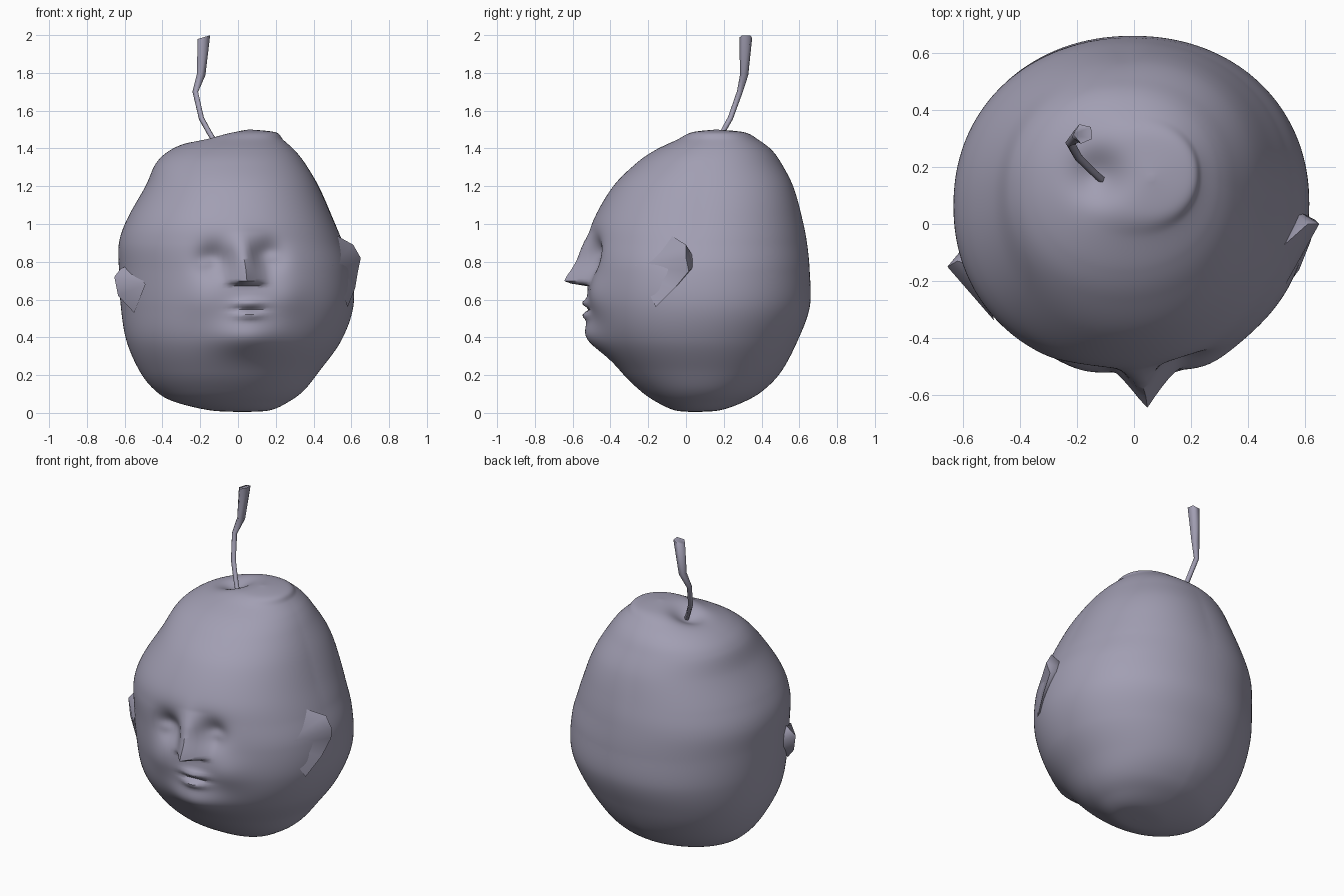
import bpy, math
from mathutils import Vector

if "Cube" in bpy.data.objects:
    bpy.data.objects.remove(bpy.data.objects["Cube"])

skin = bpy.data.materials.new("lilac grey")
skin.diffuse_color = (0.36, 0.345, 0.45, 1)
skin.use_nodes = True
skin.node_tree.nodes["Principled BSDF"].inputs["Base Color"].default_value = skin.diffuse_color


def add_mesh(name, verts, faces, angle=60):
    me = bpy.data.meshes.new(name)
    me.from_pydata([tuple(v) for v in verts], [], faces)
    me.materials.append(skin)
    ob = bpy.data.objects.new(name, me)
    bpy.context.collection.objects.link(ob)
    bpy.ops.object.select_all(action='DESELECT')
    ob.select_set(True)
    bpy.context.view_layer.objects.active = ob
    bpy.ops.object.mode_set(mode='EDIT')
    bpy.ops.mesh.select_all(action='SELECT')
    bpy.ops.mesh.normals_make_consistent(inside=False)
    bpy.ops.object.mode_set(mode='OBJECT')
    bpy.ops.object.shade_smooth_by_angle(angle=math.radians(angle))
    return ob


# body sections: z, left x, right x, front y, back y
SECTIONS = [
    (0.005, 0.02, 0.03, 0.04, 0.05),
    (0.014, -0.15, 0.17, -0.06, 0.18),
    (0.06, -0.34, 0.27, -0.16, 0.31),
    (0.12, -0.44, 0.35, -0.245, 0.41),
    (0.22, -0.52, 0.43, -0.345, 0.505),
    (0.38, -0.59, 0.545, -0.46, 0.59),
    (0.56, -0.62, 0.61, -0.51, 0.655),
    (0.75, -0.63, 0.605, -0.52, 0.655),
    (0.90, -0.63, 0.555, -0.515, 0.64),
    (1.03, -0.585, 0.50, -0.485, 0.613),
    (1.20, -0.49, 0.425, -0.385, 0.565),
    (1.32, -0.435, 0.355, -0.265, 0.505),
    (1.39, -0.36, 0.30, -0.165, 0.455),
    (1.445, -0.24, 0.24, -0.05, 0.385),
    (1.485, -0.11, 0.20, 0.03, 0.31),
    (1.50, 0.05, 0.07, 0.15, 0.17),
]

# face relief: x, z, width, height, amount (positive is forward)
RELIEF = [
    (0.06, 0.40, 0.17, 0.09, 0.062),      # chin
    (0.06, 0.55, 0.10, 0.07, 0.02),       # muzzle
    (0.06, 0.582, 0.07, 0.018, 0.022),    # upper lip
    (0.06, 0.515, 0.065, 0.02, 0.022),    # lower lip
    (0.06, 0.548, 0.075, 0.012, -0.02),   # mouth slit
    (-0.13, 0.81, 0.085, 0.085, -0.065),  # eye sockets
    (0.15, 0.83, 0.085, 0.085, -0.065),
    (-0.16, 0.79, 0.04, 0.03, 0.015),     # eyelids
    (0.17, 0.82, 0.04, 0.03, 0.015),
    (-0.18, 0.60, 0.11, 0.11, 0.018),     # cheeks
    (0.26, 0.62, 0.11, 0.11, 0.025),
    (0.01, 0.86, 0.05, 0.10, 0.02),       # nose bridge
]


def nose(x, z):
    """Pointed wedge: rises slowly to the tip, then drops sharply underneath."""
    t = (0.96 - z) / 0.27 if z > 0.69 else (z - 0.67) / 0.02
    if t <= 0:
        return 0
    side = max(0, 1 - abs(x - 0.045) / 0.125)
    return 0.135 * min(t, 1) ** 1.2 * side ** 1.35


def catmull(rows, i, t):
    p = [rows[max(0, min(len(rows) - 1, i + k))] for k in (-1, 0, 1, 2)]
    return [0.5 * (2 * b + (c - a) * t + (2 * a - 5 * b + 4 * c - d) * t * t
                   + (3 * b - a - 3 * c + d) * t ** 3) for a, b, c, d in zip(*p)]


def signed_pow(v, e):
    return math.copysign(abs(v) ** e, v)


SEG, SUB = 160, 14
rings = [catmull(SECTIONS, i, k / SUB) for i in range(len(SECTIONS) - 1) for k in range(SUB)]
rings.append(list(SECTIONS[-1]))
verts = []
for z, xl, xr, yf, yb in rings:
    for s in range(SEG):
        a = 2 * math.pi * s / SEG
        ca, sa = math.cos(a), math.sin(a)
        x = (xl + xr) / 2 + (xr - xl) / 2 * signed_pow(ca, 0.95)
        y = (yf + yb) / 2 + (yb - yf) / 2 * signed_pow(sa, 0.95)
        h = max(z, 0)
        # fuller back right shoulder, slimmer back left underside
        bulge = 0.025 * max(0, 2 * ca * sa) * (sa > 0) * math.exp(-((h - 1.1) / 0.22) ** 2)
        bulge -= 0.02 * max(0, -2 * ca * sa) * (sa > 0) * math.exp(-((h - 0.15) / 0.15) ** 2)
        x, y = x + bulge * ca, y + bulge * sa
        if y < 0:
            for cx, cz, w, t, amt in RELIEF:
                y -= amt * math.exp(-((x - cx) / w) ** 2 - ((h - cz) / t) ** 2)
            if sa < 0:
                y -= nose(x, h)
        if h > 1.3:  # hollow around the stalk
            h -= 0.06 * math.exp(-((x + 0.13) ** 2 + (y - 0.17) ** 2) / 0.008)
        verts.append((x, y, h))
faces = [(r * SEG + s, r * SEG + (s + 1) % SEG, (r + 1) * SEG + (s + 1) % SEG, (r + 1) * SEG + s)
         for r in range(len(rings) - 1) for s in range(SEG)]
faces += [tuple(range(SEG)), tuple(range(len(verts) - SEG, len(verts)))]
add_mesh("fruit_body", verts, faces, 50)


# ears: a rim joined to a front root and a back root sunk in the body
def ear(name, rim, front, back):
    n = len(rim)
    f = [(i, i + 1, n) for i in range(n - 1)] + [(i + 1, i, n + 1) for i in range(n - 1)]
    add_mesh(name, rim + [front, back], f + [(0, n, n + 1), (n - 1, n + 1, n)], 70)


ear("right_ear", [(0.52, -0.08, 0.94), (0.61, 0.0, 0.89), (0.65, 0.0, 0.82),
                  (0.635, 0.015, 0.75), (0.62, -0.06, 0.66), (0.58, -0.16, 0.56)],
    (0.50, -0.27, 0.78), (0.55, 0.06, 0.79))
ear("left_ear", [(-0.55, -0.15, 0.79), (-0.62, -0.13, 0.765), (-0.655, -0.15, 0.72),
                 (-0.635, -0.16, 0.62), (-0.55, -0.22, 0.53)],
    (-0.49, -0.34, 0.68), (-0.58, -0.06, 0.68))

# stalk: thin bent stem widening to a cut end
path = [(-0.10, 0.145, 1.40, 0.014), (-0.15, 0.19, 1.48, 0.014), (-0.195, 0.235, 1.56, 0.015),
        (-0.225, 0.285, 1.70, 0.016), (-0.195, 0.31, 1.79, 0.024), (-0.178, 0.317, 1.985, 0.036)]
N = 5
sv = []
for i, (x, y, z, r) in enumerate(path):
    a, b = Vector(path[max(0, i - 1)][:3]), Vector(path[min(len(path) - 1, i + 1)][:3])
    q = (b - a).to_track_quat('Z', 'Y')
    sv += [Vector((x, y, z)) + q @ Vector((r * math.cos(k * math.tau / N), r * math.sin(k * math.tau / N), 0))
           for k in range(N)]
for v in sv[-N:]:  # slanted cut
    v.z = min(1.99 + 0.3 * (v.x + 0.178), 2.0)
sf = [(i * N + k, i * N + (k + 1) % N, (i + 1) * N + (k + 1) % N, (i + 1) * N + k)
      for i in range(len(path) - 1) for k in range(N)]
add_mesh("stalk", sv, sf + [tuple(range(N)), tuple(range(len(sv) - N, len(sv)))], 75)
